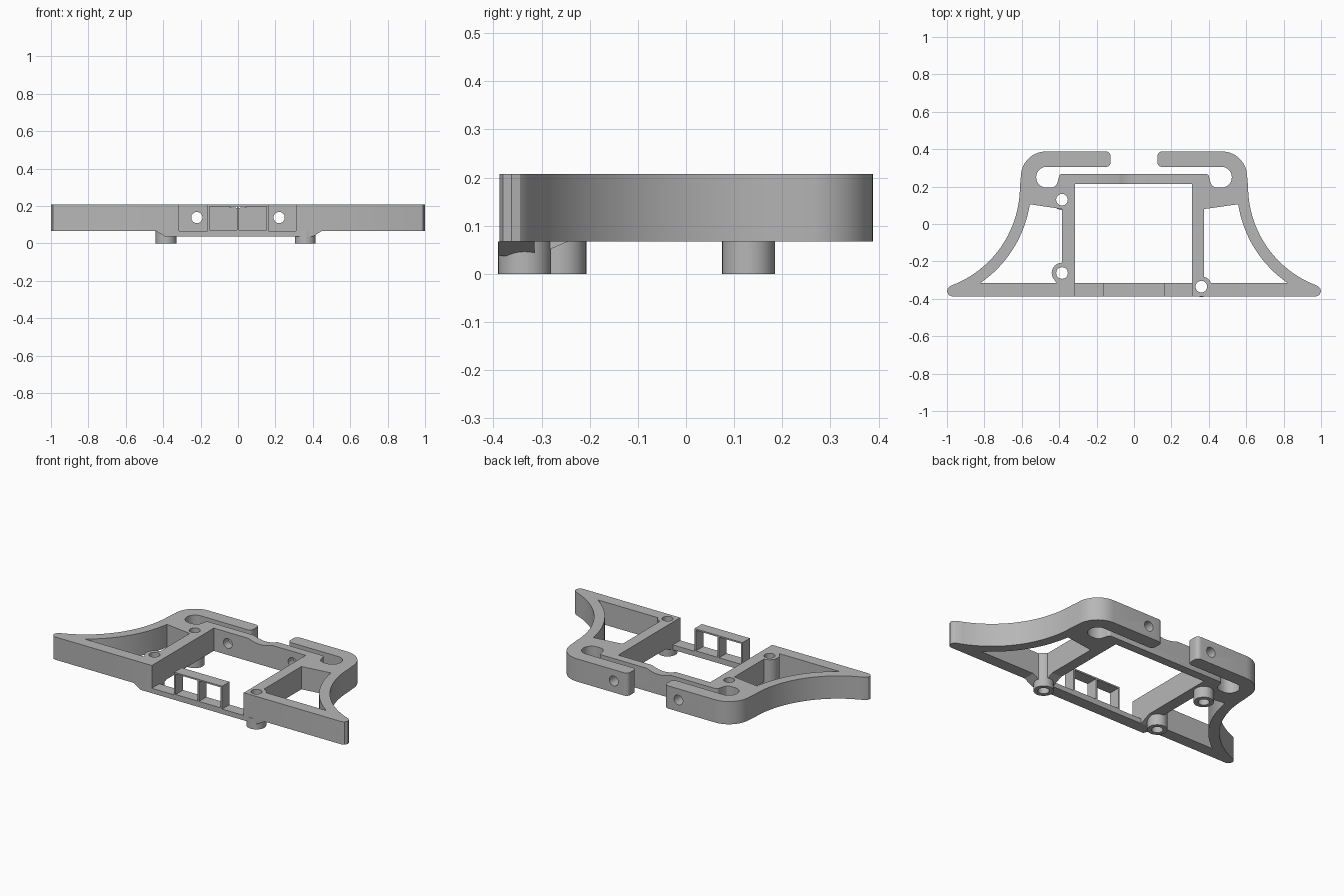
import bpy, bmesh
from math import radians, sin, cos
from mathutils import Vector

cube = bpy.data.objects.get("Cube")
if cube:
    bpy.data.objects.remove(cube, do_unlink=True)

grey = bpy.data.materials.new("matte grey")
grey.use_nodes = True
grey.diffuse_color = (0.47, 0.47, 0.47, 1)
grey.node_tree.nodes["Principled BSDF"].inputs["Base Color"].default_value = grey.diffuse_color

LOW, HIGH, BAR = 0.067, 0.207, 0.037     # plate bottom, plate top, front bar bottom
FRONT, INNER = -0.387, -0.315            # front rail, outside and inside
WALL_R, WALL_L = -0.315, 0.31            # inner faces of the side walls


def arc(cx, cy, r, start, end, n=10):
    angles = [radians(start + (end - start) * i / n) for i in range(n + 1)]
    return [(cx + r * cos(a), cy + r * sin(a)) for a in angles]


def circle(cx, cy, r, n=32):
    return arc(cx, cy, r, 0, 360, n)[:-1]


def box(u0, u1, v0, v1):
    return [(u0, v0), (u1, v0), (u1, v1), (u0, v1)]


def mirrored(points):
    return [(-x, y) for x, y in reversed(points)]


def solid(name, loops, start, end, axis="z"):
    """Fill an outline with holes and extrude it along an axis."""
    place = {"z": lambda u, v, w: (u, v, w),
             "y": lambda u, v, w: (u, w, v),
             "x": lambda u, v, w: (w, u, v)}[axis]
    bm = bmesh.new()
    for loop in loops:
        verts = [bm.verts.new(place(u, v, start)) for u, v in loop]
        for a, b in zip(verts, verts[1:] + verts[:1]):
            bm.edges.new((a, b))
    normal = Vector(place(0, 0, 1))
    bmesh.ops.triangle_fill(bm, edges=bm.edges[:], use_beauty=True, normal=normal)
    top = bmesh.ops.extrude_face_region(bm, geom=bm.faces[:])["geom"]
    bmesh.ops.translate(bm, vec=normal * (end - start),
                        verts=[g for g in top if isinstance(g, bmesh.types.BMVert)])
    bmesh.ops.recalc_face_normals(bm, faces=bm.faces[:])
    mesh = bpy.data.meshes.new(name)
    bm.to_mesh(mesh)
    bm.free()
    mesh.materials.append(grey)
    obj = bpy.data.objects.new(name, mesh)
    bpy.context.collection.objects.link(obj)
    return obj


def select(obj):
    bpy.ops.object.select_all(action="DESELECT")
    obj.select_set(True)
    bpy.context.view_layer.objects.active = obj


def cut(obj, cutter):
    cutter.hide_render = True
    mod = obj.modifiers.new("cut", "BOOLEAN")
    mod.operation = "DIFFERENCE"
    mod.object = cutter
    select(obj)
    bpy.ops.object.modifier_apply(modifier=mod.name)
    bpy.data.objects.remove(cutter, do_unlink=True)


# Side outline: wing tip, swept edge, hook arm, slot and beam shoulder
side = [(-0.975, FRONT), (-0.99, -0.38), (-1, -0.362), (-0.996, -0.345)]
side += arc(-1.175, 0.2, 0.565, -69.8, 0, 20)
side += arc(-0.47, 0.253, 0.135, 180, 90, 14)
side += arc(-0.15, 0.363, 0.025, 90, 0, 5)
side += arc(-0.15, 0.33, 0.025, 0, -90, 5)
side += arc(-0.467, 0.25, 0.056, 90, 270, 16)
side += [(-0.435, 0.195), (-0.418, 0.205), (-0.408, 0.225)]
side += arc(-0.385, 0.25, 0.017, 180, 90, 4)

opening = [(WALL_L, FRONT), (WALL_L, 0.215), (WALL_R, 0.215), (WALL_R, FRONT)]
outline = side + mirrored(side) + opening

# Wing windows, shaped around the screw bosses
sweep = arc(-1.175, 0.2, 0.625, -55.5, -8.7, 16)
right_window = sweep + [(-0.385, 0.08)] + arc(-0.385, -0.262, 0.055, 90, 225, 12) + [(-0.415, INNER)]
left_window = mirrored(sweep) + arc(0.36, -0.335, 0.055, 21, 74, 6) + [(0.375, 0.08)]

bosses = {"right_back": (-0.385, 0.13), "right_front": (-0.385, -0.262), "left_front": (0.36, -0.335)}
bores = [circle(x, y, 0.031) for x, y in bosses.values()]

body = solid("main_frame", [outline, right_window, left_window] + bores, LOW, HIGH)

# Pin holes through the hook arms and back beam, and the shallow dip in the beam
for x in (-0.22, 0.22):
    cut(body, solid("pin_cutter", [circle(x, 0.138, 0.03)], 0.15, 0.5, "y"))
cut(body, solid("dip_cutter", [circle(0, 0.387, 0.197, 96)], 0.18, 0.29, "y"))

parts = [body]

# Hollow standoffs under the screw bosses
for (name, (x, y)), bore in zip(bosses.items(), bores):
    parts.append(solid(name + "_standoff", [circle(x, y, 0.055), bore], 0, LOW))

# Dropped front bar with sloping ends
bar = [(-0.44, LOW), (-0.39, BAR), (0.4, BAR), (0.45, LOW)]
front_bar = solid("front_bar", [bar], FRONT, INNER, "y")
cut(front_bar, solid("bore_cutter", [circle(0.36, -0.335, 0.031)], -0.1, 0.2))
parts.append(front_bar)

# Sloping gussets from the bar up to the side walls
slope = [(INNER, BAR), (-0.245, LOW), (INNER, LOW)]
for name, x0, x1, boss in (("right", -0.385, WALL_R, "right_front"), ("left", WALL_L, 0.375, "left_front")):
    gusset = solid(name + "_gusset", [slope], x0, x1, "x")
    cut(gusset, solid("bore_cutter", [circle(*bosses[boss], 0.031)], -0.1, 0.2))
    parts.append(gusset)

# Upright frame with two windows on the bar
panes = [box(-0.153, -0.005, LOW + 0.005, 0.198), box(0.005, 0.153, LOW + 0.005, 0.198)]
parts.append(solid("window_frame", [box(-0.163, 0.163, LOW - 0.005, HIGH)] + panes, FRONT, INNER, "y"))

for part in parts:
    select(part)
    bpy.ops.object.shade_smooth_by_angle(angle=radians(30))
